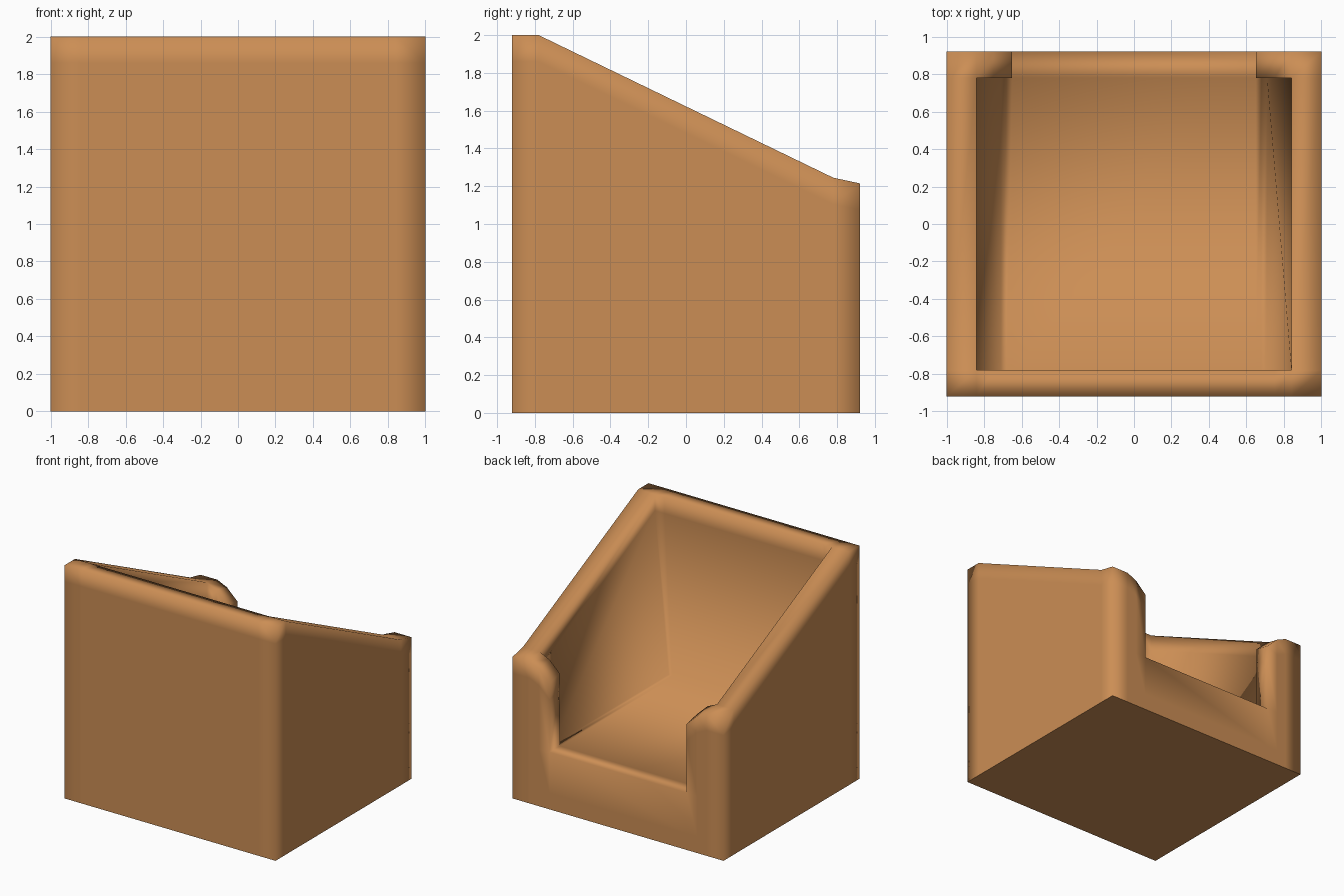
import bpy, bmesh

if "Cube" in bpy.data.objects:
    bpy.data.objects.remove(bpy.data.objects["Cube"])

# Grid lines of the bin: walls, posts and opening
XS = [-1, -0.84, -0.75, -0.65, 0.65, 0.75, 0.84, 1]
YS = [-0.92, -0.78, 0.78, 0.92]
TOP = [2.0, 2.0, 1.245, 1.215]          # rim height at each y line
DROP = {0.75: 0.04, 0.65: 0.135}        # rounded inner shoulder of the posts
FLOOR = 0.49
LEVELS = 4                              # base, lower, floor, under-rim, rim


def filled(i, j, k):
    """Is this grid cell solid?"""
    if not (0 <= i < len(XS) - 1 and 0 <= j < len(YS) - 1 and 0 <= k < LEVELS):
        return False
    if k < 2:
        return True
    if i in (0, len(XS) - 2) or j == 0:
        return True                     # side walls and tall wall
    return j == 2 and i != 3            # two posts beside the opening


def position(i, j, k):
    x, y = XS[i], YS[j]
    top = TOP[j] - (DROP.get(abs(x), 0) if j >= 2 else 0)
    z = [0, 0.14, FLOOR, top - 0.14, top][k]
    # inside of the side walls leans inward toward the floor
    if k == 2 and j in (1, 2):
        s = 1 if x > 0 else -1
        x = s * {0.84: 0.71, 0.75: 0.68}.get(abs(x), abs(x))
    return x, y, z


bm = bmesh.new()
verts = {}


def vert(c):
    if c not in verts:
        verts[c] = bm.verts.new(position(*c))
    return verts[c]


# Skin every boundary between solid and empty cells
for i in range(len(XS) - 1):
    for j in range(len(YS) - 1):
        for k in range(LEVELS):
            if not filled(i, j, k):
                continue
            for axis in range(3):
                for side in (0, 1):
                    n = [i, j, k]
                    n[axis] += 1 if side else -1
                    if filled(*n):
                        continue
                    ring = [(0, 0), (1, 0), (1, 1), (0, 1)]
                    if not side:
                        ring.reverse()
                    corners = []
                    for a, b in ring:
                        c = [i, j, k]
                        c[axis] += side
                        c[(axis + 1) % 3] += a
                        c[(axis + 2) % 3] += b
                        corners.append(vert(tuple(c)))
                    bm.faces.new(corners)

mesh = bpy.data.meshes.new("open_bin")
bm.normal_update()
bm.to_mesh(mesh)
bm.free()
for p in mesh.polygons:
    p.use_smooth = True
# crisp underside
for e in mesh.edges:
    a, b = (mesh.vertices[v].co for v in e.vertices)
    if a.z < 0.001 and b.z < 0.001:
        e.use_edge_sharp = True

mat = bpy.data.materials.new("tan_orange")
mat.diffuse_color = (0.60, 0.27, 0.09, 1)
mat.use_nodes = True
mat.node_tree.nodes["Principled BSDF"].inputs["Base Color"].default_value = mat.diffuse_color
mesh.materials.append(mat)
bin_obj = bpy.data.objects.new("open_bin", mesh)
bpy.context.collection.objects.link(bin_obj)
